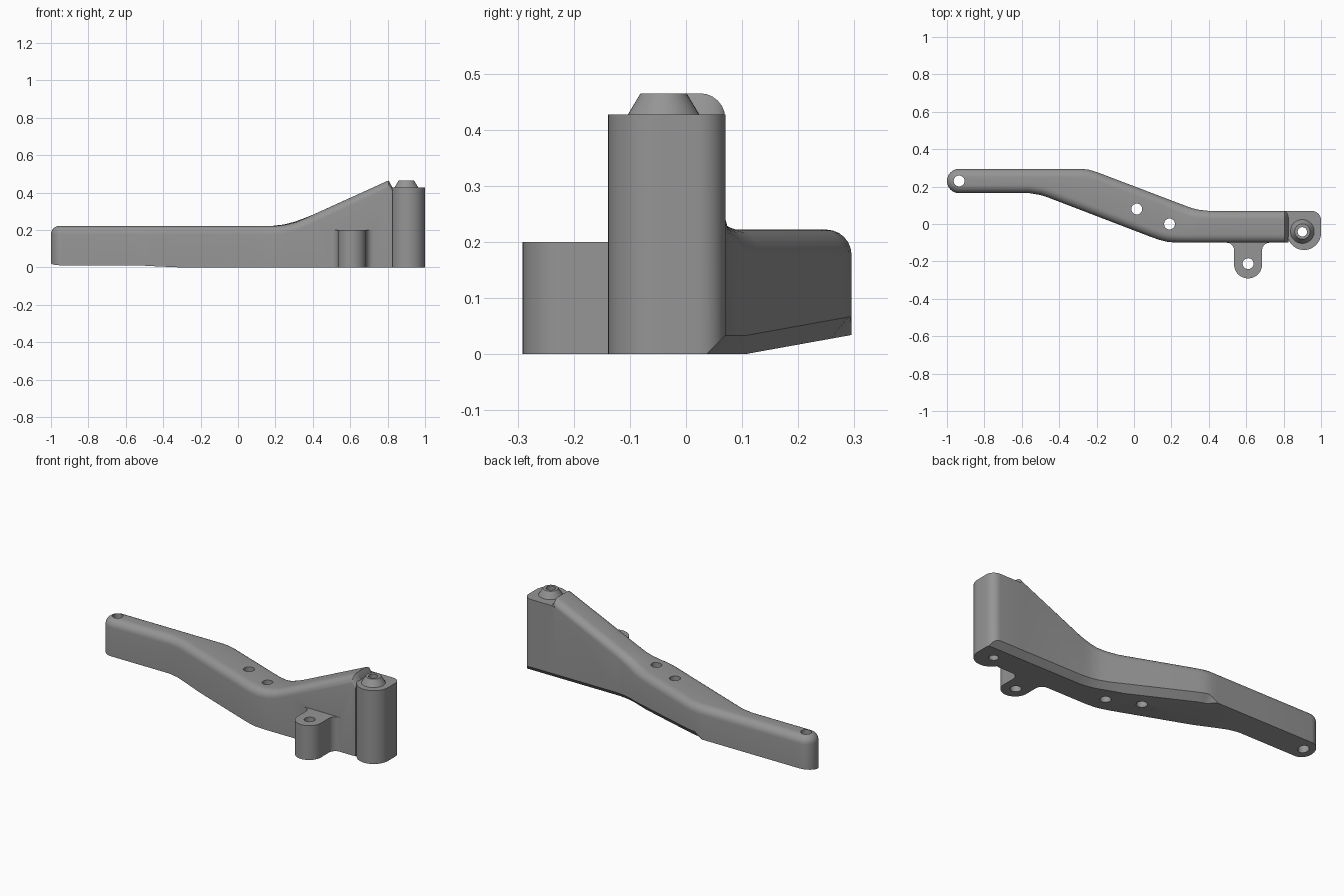
import bpy, bmesh, math
from mathutils import Vector

if "Cube" in bpy.data.objects:
    bpy.data.objects.remove(bpy.data.objects["Cube"])

grey = bpy.data.materials.new("plain grey")
grey.diffuse_color = (0.3, 0.3, 0.3, 1)
grey.use_nodes = True
grey.node_tree.nodes["Principled BSDF"].inputs["Base Color"].default_value = grey.diffuse_color


def make_object(name, bm):
    bmesh.ops.recalc_face_normals(bm, faces=bm.faces)
    mesh = bpy.data.meshes.new(name)
    bm.to_mesh(mesh)
    bm.free()
    mesh.materials.append(grey)
    ob = bpy.data.objects.new(name, mesh)
    bpy.context.collection.objects.link(ob)
    return ob


def lerp(points, x):
    if x <= points[0][0]:
        return points[0][1]
    for (x0, y0), (x1, y1) in zip(points, points[1:]):
        if x <= x1:
            return y0 + (y1 - y0) * (x - x0) / (x1 - x0)
    return points[-1][1]


def arc(cx, cy, r, a0, a1, n=12):
    angles = [math.radians(a0 + (a1 - a0) * i / n) for i in range(n + 1)]
    return [(cx + r * math.cos(a), cy + r * math.sin(a)) for a in angles]


def extrude(name, outline, z0, z1, chamfer=False):
    bm = bmesh.new()
    face = bm.faces.new([bm.verts.new((x, y, z0)) for x, y in outline])
    ext = bmesh.ops.extrude_face_region(bm, geom=[face])["geom"]
    for v in ext:
        if isinstance(v, bmesh.types.BMVert):
            v.co.z = z1
    if chamfer:  # trim the lower rear edge
        bmesh.ops.recalc_face_normals(bm, faces=bm.faces)
        geom = bm.verts[:] + bm.edges[:] + bm.faces[:]
        cut = bmesh.ops.bisect_plane(bm, geom=geom, plane_co=(0, 0.037, 0),
                                     plane_no=(0, 1, -1), clear_outer=True)
        edges = [e for e in cut["geom_cut"] if isinstance(e, bmesh.types.BMEdge)]
        bmesh.ops.holes_fill(bm, edges=edges)
    return make_object(name, bm)


def cone(name, x, y, r0, r1, z0, z1):
    bm = bmesh.new()
    bmesh.ops.create_cone(bm, cap_ends=True, segments=40, radius1=r0, radius2=r1,
                          depth=z1 - z0)
    bmesh.ops.translate(bm, verts=bm.verts, vec=(x, y, (z0 + z1) / 2))
    return make_object(name, bm)


# Arm: plan outline, top height and underside
BACK = [(-.935, .295), (-.28, .295), (-.24, .29), (-.20, .278), (.25, .107),
        (.30, .088), (.34, .077), (.40, .07), (.826, .07)]
FRONT = [(-.935, .165), (-.56, .165), (-.5, .155), (-.46, .142), (.08, -.065),
         (.13, -.083), (.18, -.096), (.24, -.1), (.826, -.1)]
TOP = [(-1, .222), (.2, .222), (.26, .229), (.31, .242), (.36, .263),
       (.805, .465), (.826, .427)]
CHAMFER = [(-1, 0), (-.31, 0), (-.26, .033), (1, .033)]
R = 0.045


def underside(y):
    return max(0.0, 0.18 * (y - 0.105))


def chain(curve, xs, sign):
    pts = []
    for x in xs:
        if x < -.935:
            pts.append(Vector((x, .23 + sign * math.sqrt(max(0, .065**2 - (x + .935)**2)))))
        else:
            pts.append(Vector((x, lerp(curve, x))))
    normals = []
    for i in range(len(pts)):
        t = (pts[min(i + 1, len(pts) - 1)] - pts[max(i - 1, 0)]).normalized()
        normals.append(Vector((-t.y, t.x)) * sign)
    normals[0] = Vector((-1, 0))
    return list(zip(pts, normals))


xs = {round(-.935 - .065 * math.cos(math.radians(a)), 5) for a in range(0, 91, 9)}
for curve in (BACK, FRONT, TOP, CHAMFER):
    xs |= {round(p[0], 5) for p in curve if p[0] < .83}
xs = sorted(xs)
steps = [math.radians(15 * i) for i in range(7)]
bm = bmesh.new()
rings = []
for (f, fn), (b, bn) in zip(chain(FRONT, xs, -1), chain(BACK, xs, 1)):
    top, c = lerp(TOP, f.x), lerp(CHAMFER, f.x)
    ring = [(f.x, f.y, underside(f.y))]
    for (p, n), seq in (((f, fn), steps), ((b, bn), steps[::-1])):
        for a in seq:
            q = p - n * R * (1 - math.cos(a))
            ring.append((q.x, q.y, top - R + R * math.sin(a)))
    q = b - bn * c
    mid = min(max(.105, f.y), q.y)
    ring += [(b.x, b.y, underside(b.y) + c), (q.x, q.y, underside(q.y)),
             ((f.x + q.x) / 2, mid, underside(mid))]
    rings.append([bm.verts.new(co) for co in ring])
for r0, r1 in zip(rings, rings[1:]):
    for i in range(len(r0)):
        j = (i + 1) % len(r0)
        bm.faces.new((r0[i], r0[j], r1[j], r1[i]))
bm.faces.new(rings[-1])
bmesh.ops.remove_doubles(bm, verts=bm.verts, dist=1e-5)
bmesh.ops.dissolve_degenerate(bm, edges=bm.edges, dist=1e-5)
bracket = make_object("bracket_arm", bm)

# End post with a rounded front and one rounded rear corner
post = extrude("post", [(.80, .07)] + arc(.95, .02, .05, 90, 0, 8)
               + arc(.909, -.048, .091, 0, -180, 24) + [(.80, -.048)], 0, .427, True)
# Side lug with filleted root
lug = extrude("lug", [(.725, -.06)] + arc(.725, -.14, .04, 90, 180, 8)
              + arc(.61, -.216, .075, 0, -180, 24)
              + arc(.495, -.14, .04, 0, 90, 8) + [(.495, -.06)], 0, .2)
# Tapered nub on the post
nub = cone("nub", .9, -.04, .068, .041, .42, .465)
# Screw holes
holes = [cone("hole", x, y, r, r, -.1, .6) for x, y, r in
         ((-.935, .23, .029), (.015, .08, .029), (.19, 0, .029),
          (.61, -.212, .029), (.9, -.042, .025))]

bpy.context.view_layer.objects.active = bracket
for helper, op in [(o, "UNION") for o in (post, lug, nub)] + [(h, "DIFFERENCE") for h in holes]:
    mod = bracket.modifiers.new("join", "BOOLEAN")
    mod.object, mod.operation, mod.solver = helper, op, "EXACT"
    bpy.ops.object.modifier_apply(modifier=mod.name)
    bpy.data.objects.remove(helper)

bracket.select_set(True)
bpy.ops.object.shade_smooth_by_angle(angle=math.radians(30))
